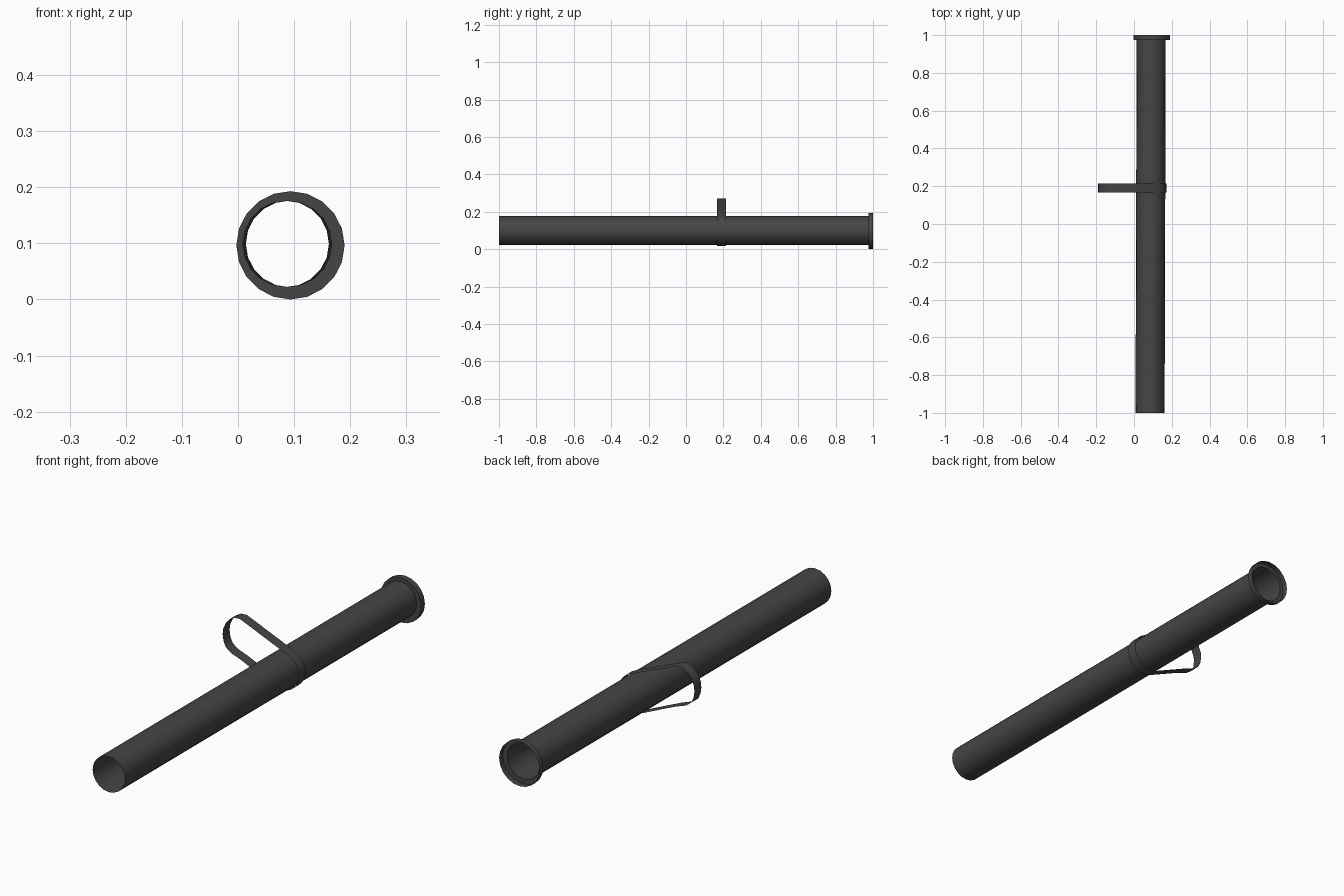
import bpy, bmesh, math

if "Cube" in bpy.data.objects:
    bpy.data.objects.remove(bpy.data.objects["Cube"])

SIDES = 20
mat = bpy.data.materials.new("dark_metal")
mat.diffuse_color = (0.06, 0.06, 0.06, 1)
mat.use_nodes = True
mat.node_tree.nodes["Principled BSDF"].inputs["Base Color"].default_value = mat.diffuse_color


def loft(name, rings):
    """Skin open surface through closed rings of points."""
    bm = bmesh.new()
    loops = [[bm.verts.new(p) for p in ring] for ring in rings]
    for a, b in zip(loops, loops[1:]):
        n = len(a)
        for i in range(n):
            j = (i + 1) % n
            bm.faces.new((a[i], b[i], b[j], a[j]))
    me = bpy.data.meshes.new(name)
    bm.to_mesh(me)
    bm.free()
    ob = bpy.data.objects.new(name, me)
    bpy.context.collection.objects.link(ob)
    me.materials.append(mat)
    bpy.ops.object.select_all(action='DESELECT')
    bpy.context.view_layer.objects.active = ob
    ob.select_set(True)
    bpy.ops.object.shade_smooth_by_angle(angle=math.radians(35))
    return ob


def circle(x, y, z, r):
    return [(x + r * math.cos(2 * math.pi * i / SIDES), y,
             z + r * math.sin(2 * math.pi * i / SIDES)) for i in range(SIDES)]


# Thin open tube, very slightly skewed along its length
loft("tube", [circle(0.085, -1, 0.099, 0.077), circle(0.091, 0.975, 0.099, 0.077)])

# End flange: flat step outwards, then a short open rim
loft("end_flange", [circle(0.091, 0.975, 0.099, 0.077),
                    circle(0.0935, 0.975, 0.0965, 0.0965),
                    circle(0.0935, 1.0, 0.0965, 0.0965)])

# Carrying strap: wraps the right of the tube and loops out to the left
cx, cz, r = 0.09, 0.099, 0.082
wrap = [(cx + r * math.cos(a), cz + r * math.sin(a))
        for a in (math.radians(-110 + 180 * i / 10) for i in range(11))]
outer = [(-0.108, 0.27), (-0.135, 0.268), (-0.158, 0.255), (-0.176, 0.233),
         (-0.188, 0.205), (-0.19, 0.182), (-0.186, 0.155), (-0.175, 0.131),
         (-0.15, 0.112), (-0.10, 0.094)]
profile = wrap + outer
loft("carry_strap", [[(x, y, z) for x, z in profile] for y in (0.167, 0.214)])
